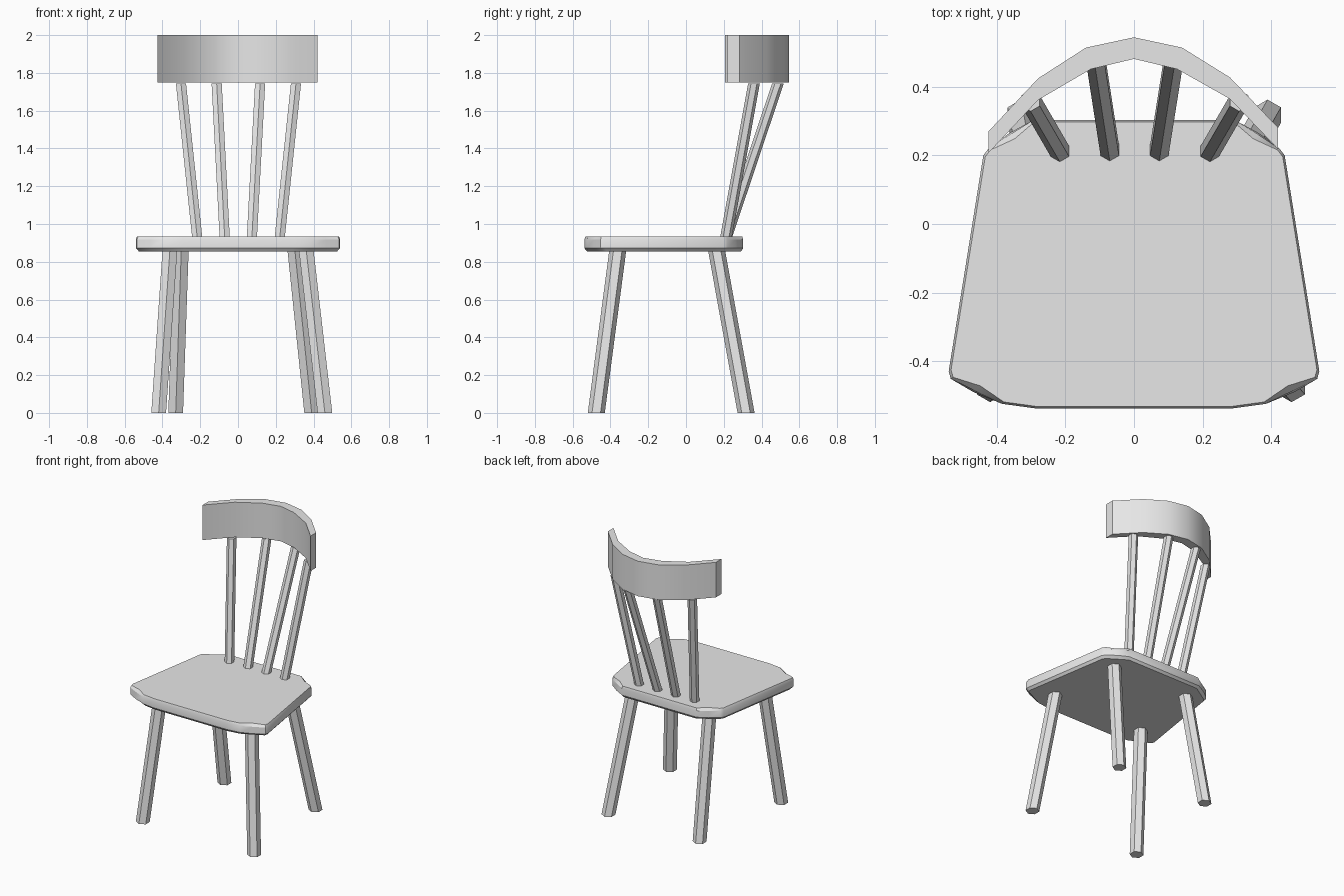
import bpy
import bmesh
import math
from mathutils import Vector

cube = bpy.data.objects.get("Cube")
if cube:
    bpy.data.objects.remove(cube, do_unlink=True)

GREY = (0.8, 0.8, 0.8, 1)
mat = bpy.data.materials.new("pale_grey")
mat.use_nodes = True
mat.diffuse_color = GREY
mat.node_tree.nodes["Principled BSDF"].inputs["Base Color"].default_value = GREY


def loft(name, rings, smooth=False):
    """Skin a stack of equal-length closed rings and cap both ends."""
    bm = bmesh.new()
    loops = [[bm.verts.new(p) for p in ring] for ring in rings]
    for low, high in zip(loops, loops[1:]):
        for i in range(len(low)):
            j = (i + 1) % len(low)
            bm.faces.new((low[i], low[j], high[j], high[i]))
    bm.faces.new(loops[0])
    bm.faces.new(loops[-1])
    bmesh.ops.recalc_face_normals(bm, faces=bm.faces)
    mesh = bpy.data.meshes.new(name)
    bm.to_mesh(mesh)
    bm.free()
    mesh.materials.append(mat)
    obj = bpy.data.objects.new(name, mesh)
    bpy.context.collection.objects.link(obj)
    if smooth:
        bpy.ops.object.select_all(action='DESELECT')
        obj.select_set(True)
        bpy.context.view_layer.objects.active = obj
        bpy.ops.object.shade_smooth_by_angle(angle=math.radians(32))
    return obj


def hex_rod(name, bottom, top, radius):
    """Six-sided rod with level ends."""
    corners = [Vector((math.sin(k * math.pi / 3), math.cos(k * math.pi / 3), 0)) * radius
               for k in range(6)]
    loft(name, [[Vector(end) + c for c in corners] for end in (bottom, top)])


def mirrored(half):
    return half + [(-x, y) for x, y in reversed(half)]


# Seat: trapezoid slab with clipped corners and softened rims
outline = mirrored([(0.29, -0.538), (0.385, -0.525), (0.47, -0.49), (0.535, -0.452),
                    (0.541, -0.43), (0.44, 0.20), (0.425, 0.22), (0.365, 0.265),
                    (0.295, 0.303)])
dented = (2, 7)      # corner points worn further in on the top rim


def seat_ring(z, scale, dent):
    ring = []
    for i, (x, y) in enumerate(outline):
        s = dent if min(i, len(outline) - 1 - i) in dented else scale
        ring.append((x * s, (y + 0.1) * s - 0.1, z))
    return ring


loft("seat", [seat_ring(0.855, 0.97, 0.96), seat_ring(0.872, 1, 1),
              seat_ring(0.918, 1, 0.99), seat_ring(0.935, 0.987, 0.955)], smooth=True)

# Splayed legs: foot x, foot y, top x, top y
legs = {
    "front_left_leg": (0.46, -0.475, 0.36, -0.36),
    "front_right_leg": (-0.42, -0.475, -0.36, -0.36),
    "back_left_leg": (0.39, 0.318, 0.30, 0.16),
    "back_right_leg": (-0.33, 0.318, -0.30, 0.16),
}
for name, (fx, fy, tx, ty) in legs.items():
    hex_rod(name, (fx, fy, 0), (tx, ty, 0.87), 0.045)

# Back spindles fanning out from the seat: base x, top x, top y
spindles = [(-0.215, -0.302, 0.36), (-0.07, -0.113, 0.487),
            (0.073, 0.117, 0.487), (0.22, 0.307, 0.36)]
for n, (bx, tx, ty) in enumerate(spindles, 1):
    hex_rod(f"back_spindle_{n}", (bx, 0.21, 0.92), (tx, ty, 1.745), 0.031)

# Curved top rail
arc = [(-0.425, 0.27), (-0.28, 0.425), (-0.14, 0.515), (0, 0.545),
       (0.14, 0.515), (0.28, 0.428), (0.42, 0.282)]
rail = arc + [(x * (0.9 if abs(x) < 0.2 else 1), y - 0.063) for x, y in reversed(arc)]
loft("top_rail", [[(x, y, z) for x, y in rail] for z in (1.75, 2.0)], smooth=True)
